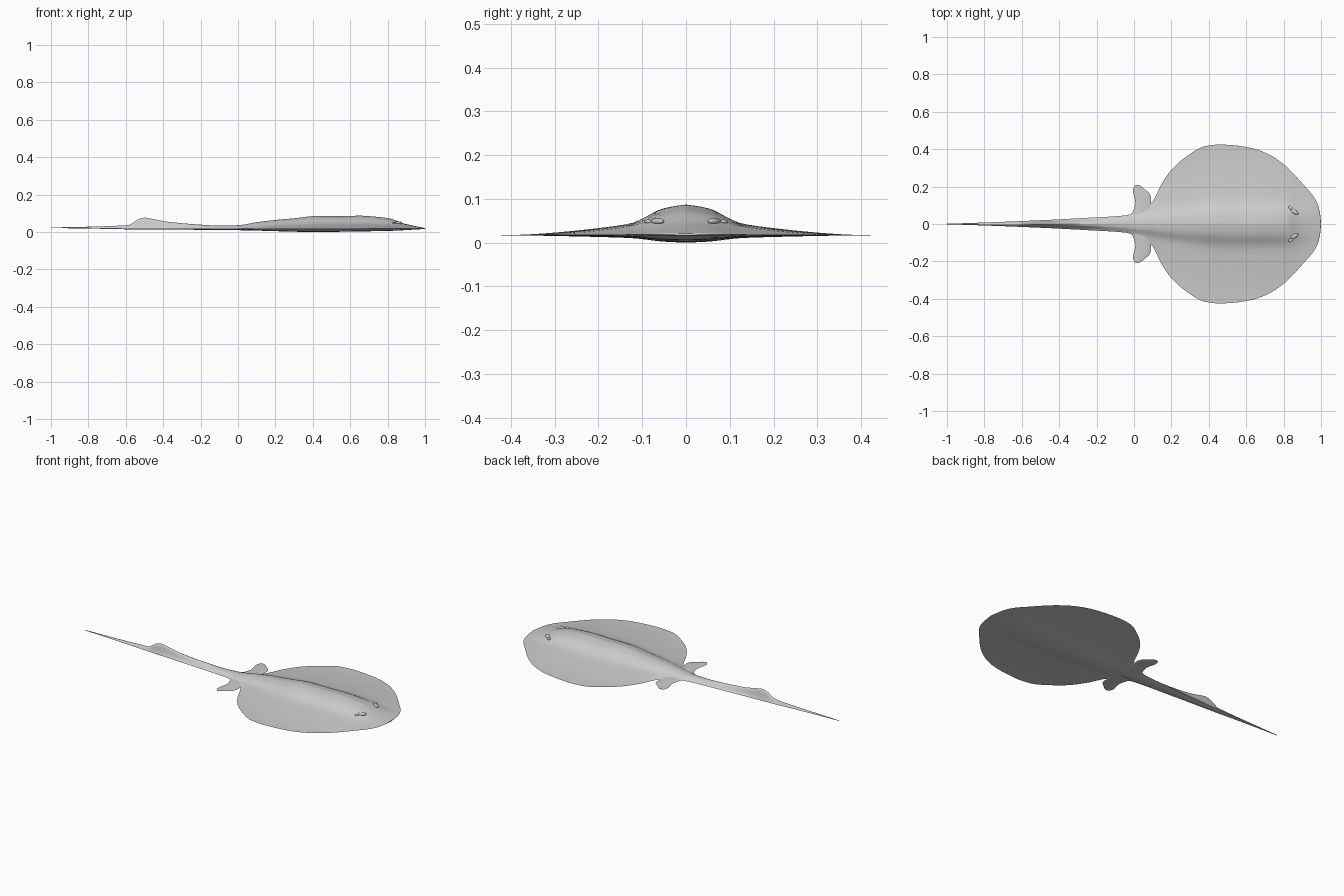
import bpy, bmesh, math

if "Cube" in bpy.data.objects:
    bpy.data.objects.remove(bpy.data.objects["Cube"])

grey = bpy.data.materials.new("soft grey")
grey.diffuse_color = (0.6, 0.6, 0.6, 1)
grey.use_nodes = True
grey.node_tree.nodes["Principled BSDF"].inputs["Base Color"].default_value = grey.diffuse_color

# Profiles along the body (x, value), tail tip to snout
HALF_WIDTH = [(-1, .002), (-.92, .004), (-.5, .02), (-.27, .032), (-.03, .048), (0, .065),
              (.05, .085), (.094, .112), (.147, .214), (.2, .29), (.27, .353), (.38, .416),
              (.46, .425), (.53, .421), (.634, .405), (.725, .37), (.805, .315), (.917, .198),
              (.965, .14), (.987, .093), (.997, .04), (1, .004)]
RIDGE = [(-1, .024), (-.8, .028), (-.65, .033), (-.58, .038), (-.54, .065), (-.5, .077),
         (-.46, .07), (-.38, .055), (-.2, .039), (-.1, .034), (0, .036), (.1, .052),
         (.2, .064), (.3, .073), (.43, .086), (.55, .084), (.65, .087), (.75, .08),
         (.82, .07), (.88, .047), (.94, .033), (1, .021)]
RIM = [(-1, .022), (-.8, .02), (-.5, .016), (0, .016), (1, .018)]
BELLY = [(-1, .001), (-.5, .003), (0, .006), (.2, .012), (.4, .0165), (.8, .012), (1, .002)]
SPREAD = [(-1, .12), (-.5, .12), (-.25, .2), (0, .45), (.25, .8), (.5, 1), (1, 1)]
# Cross-section falloff from the spine outwards
FALLOFF = [(0, 1), (.03, .94), (.06, .84), (.09, .62), (.12, .42), (.15, .34), (.2, .26),
           (.3, .14), (.42, .03), (.6, 0)]


def sample(table, x):
    """Smooth monotone interpolation through a short profile."""
    x = min(max(x, table[0][0]), table[-1][0])
    slope = [(b[1] - a[1]) / (b[0] - a[0]) for a, b in zip(table, table[1:])]

    def tangent(i):
        if i == 0 or i == len(table) - 1:
            return slope[min(i, len(slope) - 1)]
        p, q = slope[i - 1], slope[i]
        return 0 if p * q <= 0 else 2 * p * q / (p + q)

    for i, (a, b) in enumerate(zip(table, table[1:])):
        if x <= b[0]:
            h = b[0] - a[0]
            t = (x - a[0]) / h
            return (a[1] * (2*t**3 - 3*t**2 + 1) + h * tangent(i) * (t**3 - 2*t**2 + t)
                    + b[1] * (3*t**2 - 2*t**3) + h * tangent(i + 1) * (t**3 - t**2))


def surface(x, y, top):
    w, rim = sample(HALF_WIDTH, x), sample(RIM, x)
    f = sample(FALLOFF, abs(y) / sample(SPREAD, x))
    f *= max(0, 1 - (abs(y) / w) ** 3)
    return rim + (sample(RIDGE, x) - rim) * f if top else rim - sample(BELLY, x) * f


def finish(name, bm):
    bmesh.ops.recalc_face_normals(bm, faces=bm.faces)
    me = bpy.data.meshes.new(name)
    bm.to_mesh(me)
    bm.free()
    ob = bpy.data.objects.new(name, me)
    bpy.context.collection.objects.link(ob)
    me.materials.append(grey)
    bpy.ops.object.select_all(action='DESELECT')
    ob.select_set(True)
    bpy.context.view_layer.objects.active = ob
    bpy.ops.object.shade_smooth_by_angle(angle=math.radians(50))
    return ob


# Disc body and tail: one closed loft
N = 20
xs = [-1 + i * .02 for i in range(96)] + [.92, .94, .955, .965, .976, .987, .993, .997, 1]
bm = bmesh.new()
rings = []
for x in xs:
    w = sample(HALF_WIDTH, x)
    us = [-1 + i / N for i in range(2 * N + 1)]
    ys = [w * math.copysign(abs(u) ** 1.3, u) for u in us]
    ring = [bm.verts.new((x, y, surface(x, y, True))) for y in ys]
    ring += [bm.verts.new((x, y, surface(x, y, False))) for y in ys[-2:0:-1]]
    rings.append(ring)
for a, b in zip(rings, rings[1:]):
    for i in range(len(a)):
        j = (i + 1) % len(a)
        bm.faces.new((a[i], a[j], b[j], b[i]))
bm.faces.new(rings[0])
bm.faces.new(rings[-1])
finish("ray_body", bm)

# Pelvic fins: thin tapering paddles, (y, rear x, front x)
FIN = [(.03, -.02, .1), (.08, 0, .095), (.11, .008, .09), (.14, .003, .092),
       (.165, -.004, .083), (.185, -.005, .058), (.2, 0, .04), (.208, .01, .027)]
for side, label in ((1, "left"), (-1, "right")):
    bm = bmesh.new()
    rows = []
    for y, rear, front in FIN:
        mid, half, t = (rear + front) / 2, (front - rear) / 2, .009 * (1 - y / .24)
        rows.append([bm.verts.new((mid + half * math.cos(a), side * y, .016 + t * math.sin(a)))
                     for a in [k * math.tau / 12 for k in range(12)]])
    for a, b in zip(rows, rows[1:]):
        for i in range(12):
            bm.faces.new((a[i], a[i - 1], b[i - 1], b[i]))
    bm.faces.new(rows[0])
    bm.faces.new(rows[-1])
    finish(label + "_pelvic_fin", bm)


# Eyes and the small spiracle lumps beside them
def lump(name, x, y, size, turn):
    bm = bmesh.new()
    bmesh.ops.create_uvsphere(bm, u_segments=16, v_segments=10, radius=1)
    ob = finish(name, bm)
    ob.location = (x, y, surface(x, y, True))
    ob.scale = size
    ob.rotation_euler = (0, 0, turn)


for side, label in ((1, "left"), (-1, "right")):
    lump(label + "_eye", .857, side * .065, (.024, .011, .008), side * -.5)
    lump(label + "_spiracle", .836, side * .086, (.012, .009, .005), side * -.5)
